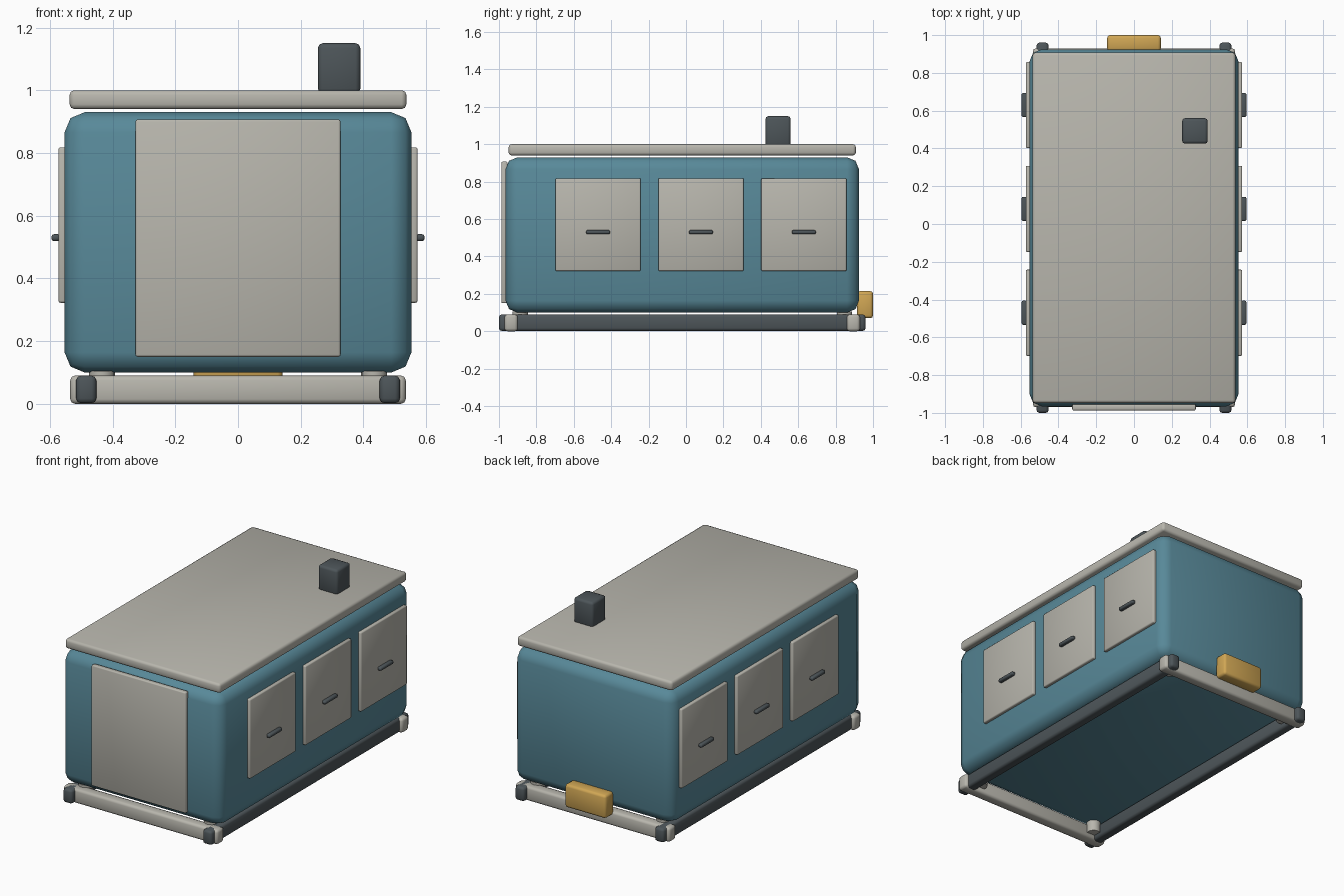
import bpy
import math

if "Cube" in bpy.data.objects:
    bpy.data.objects.remove(bpy.data.objects["Cube"])


def srgb(r, g, b):
    lin = lambda c: c / 12.92 if c <= 0.04045 else ((c + 0.055) / 1.055) ** 2.4
    return [lin(v / 255) for v in (r, g, b)] + [1.0]


def material(name, rgb):
    m = bpy.data.materials.new(name)
    m.diffuse_color = srgb(*rgb)
    m.use_nodes = True
    m.node_tree.nodes["Principled BSDF"].inputs["Base Color"].default_value = m.diffuse_color
    return m


TEAL = material("teal paint", (88, 137, 153))
PALE = material("pale grey", (184, 182, 173))
DARK = material("dark slate", (77, 85, 89))
GOLD = material("amber", (208, 166, 84))
Y0 = -0.02  # centre of the hull along its length


def finish(obj, name, mat, bevel=0.0, segments=2):
    obj.name = name
    obj.data.materials.append(mat)
    if bevel:
        mod = obj.modifiers.new("rounded edges", 'BEVEL')
        mod.width = bevel
        mod.segments = segments
        bpy.ops.object.modifier_apply(modifier=mod.name)
    bpy.ops.object.shade_smooth_by_angle(angle=math.radians(60))
    return obj


def box(name, mat, x, y, z, bevel, segments=2):
    """Rounded box from (min, max) spans on each axis."""
    spans = (x, y, z)
    bpy.ops.mesh.primitive_cube_add(size=1, location=[(a + b) / 2 for a, b in spans])
    obj = bpy.context.object
    obj.scale = [b - a for a, b in spans]
    bpy.ops.object.transform_apply(location=False, rotation=False, scale=True)
    return finish(obj, name, mat, bevel, segments)


def mirrored(side, a, b):
    return tuple(sorted((side * a, side * b)))


# Main cabin, floating roof and chimney
box("cabin_body", TEAL, (-0.553, 0.553), (-0.965, 0.925), (0.10, 0.93), 0.064)
box("roof_panel", PALE, (-0.537, 0.537), (-0.948, 0.908), (0.94, 1.0), 0.015)
box("chimney", DARK, (0.255, 0.39), (0.425, 0.56), (0.99, 1.15), 0.015)

# Large front panel and rear amber box
box("front_panel", PALE, (-0.327, 0.327), (-0.987, -0.955), (0.15, 0.907), 0.007)
box("rear_box", GOLD, (-0.142, 0.142), (0.915, 1.0), (0.07, 0.215), 0.015)

for side, label in ((1, "right"), (-1, "left")):
    # Side doors, each with a small bar handle
    for i, y in enumerate((-0.47, 0.08, 0.63), 1):
        box(f"side_door_{label}_{i}", PALE, mirrored(side, 0.54, 0.573),
            (y - 0.228, y + 0.228), (0.322, 0.818), 0.007)
        box(f"door_handle_{label}_{i}", DARK, mirrored(side, 0.566, 0.595),
            (y - 0.064, y + 0.064), (0.519, 0.541), 0.008)

    # Long skid rail
    box(f"skid_rail_{label}", DARK, mirrored(side, 0.452, 0.516),
        (Y0 - 0.98, Y0 + 0.98), (0.002, 0.09), 0.015)

    # Round mounts between frame and cabin
    for end, place in ((-1, "front"), (1, "back")):
        bpy.ops.mesh.primitive_cylinder_add(
            vertices=16, radius=0.041, depth=0.075,
            location=(side * 0.434, Y0 + end * 0.867, 0.0675))
        finish(bpy.context.object, f"mount_{place}_{label}", PALE)

# Cross rails that run over the skid ends
for end, place in ((-1, "front"), (1, "back")):
    y = Y0 + end * 0.915
    box(f"cross_rail_{place}", PALE, (-0.535, 0.535),
        (y - 0.035, y + 0.035), (0.0, 0.09), 0.015)
